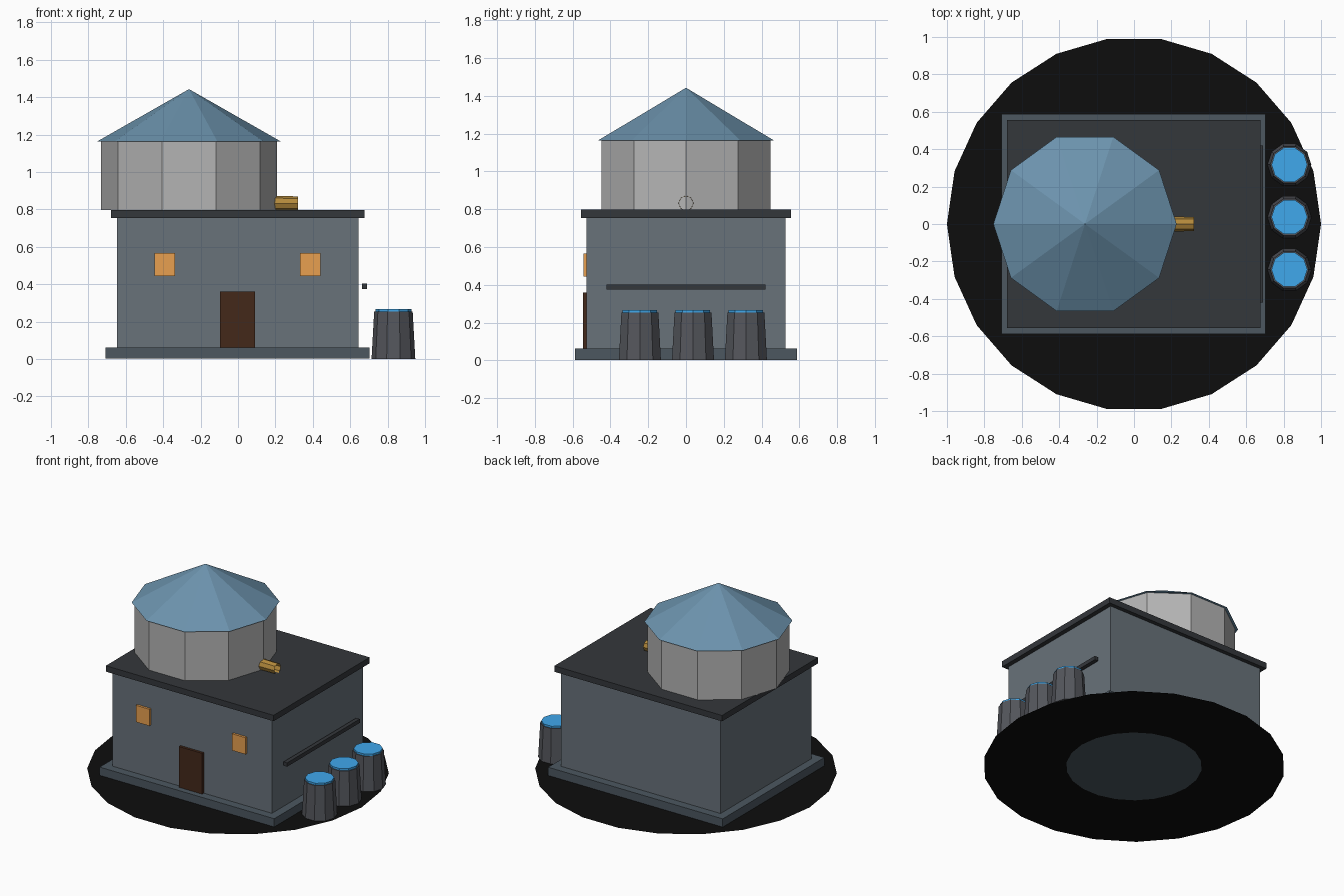
import bpy, bmesh, math
from mathutils import Matrix

if "Cube" in bpy.data.objects:
    bpy.data.objects.remove(bpy.data.objects["Cube"])


def srgb(h):
    c = [int(h[i:i + 2], 16) / 255 for i in (0, 2, 4)]
    return [v / 12.92 if v <= 0.04045 else ((v + 0.055) / 1.055) ** 2.4 for v in c] + [1.0]


def material(name, h):
    m = bpy.data.materials.new(name)
    m.diffuse_color = srgb(h)
    m.use_nodes = True
    m.node_tree.nodes["Principled BSDF"].inputs["Base Color"].default_value = m.diffuse_color
    return m


slate = material("slate_wall", "68727A")
plinth = material("plinth", "4C5760")
dark = material("dark_roof", "34373B")
pale = material("tank_grey", "B4B4B4")
blue = material("roof_blue", "6C93AD")
water = material("water_blue", "40A8EC")
brass = material("brass", "B48A3C")
amber = material("window_amber", "E8A050")
wood = material("door_wood", "44281A")
barrel_grey = material("barrel_grey", "54565C")
black = material("ground_black", "0D0D0D")


def finish(name, bm, mat):
    me = bpy.data.meshes.new(name)
    bm.to_mesh(me)
    bm.free()
    me.materials.append(mat)
    ob = bpy.data.objects.new(name, me)
    bpy.context.collection.objects.link(ob)
    return ob


def box(name, x, y, z, mat):
    """Box from (min, max) pairs."""
    bm = bmesh.new()
    size = [b - a for a, b in (x, y, z)]
    mid = [(a + b) / 2 for a, b in (x, y, z)]
    bmesh.ops.create_cube(bm, size=1, matrix=Matrix.Translation(mid) @ Matrix.Diagonal((*size, 1)))
    return finish(name, bm, mat)


def cone(name, x, y, z0, z1, r0, r1, mat, sides=10):
    """Frustum with a vertex pointing along +x."""
    bm = bmesh.new()
    bmesh.ops.create_cone(bm, cap_ends=True, segments=sides, radius1=r0, radius2=r1, depth=z1 - z0)
    bmesh.ops.remove_doubles(bm, verts=bm.verts, dist=1e-5)
    # align first vertex with +x
    v = max(bm.verts, key=lambda p: p.co.xy.length)
    bmesh.ops.rotate(bm, verts=bm.verts, matrix=Matrix.Rotation(-math.atan2(v.co.y, v.co.x), 3, 'Z'))
    bmesh.ops.translate(bm, verts=bm.verts, vec=(x, y, (z0 + z1) / 2))
    return finish(name, bm, mat)


# flat ground ring
bm = bmesh.new()
n = 22
rings = [[bm.verts.new((r * math.cos(2 * math.pi * i / n), r * math.sin(2 * math.pi * i / n), 0))
          for i in range(n)] for r in (0.45, 1.0)]
for i in range(n):
    j = (i + 1) % n
    bm.faces.new((rings[0][i], rings[1][i], rings[1][j], rings[0][j]))
finish("ground_ring", bm, black)

# building
box("plinth", (-0.708, 0.704), (-0.587, 0.587), (0.002, 0.062), plinth)
box("walls", (-0.648, 0.643), (-0.526, 0.526), (0.062, 0.757), slate)
box("roof_slab", (-0.68, 0.676), (-0.555, 0.555), (0.755, 0.798), dark)
box("door", (-0.096, 0.092), (-0.545, -0.52), (0.062, 0.36), wood)
for side, cx in (("left", -0.391), ("right", 0.386)):
    box("window_" + side, (cx - 0.055, cx + 0.055), (-0.543, -0.52), (0.445, 0.567), amber)

# roof tank, conical lid and outlet
cone("tank", -0.262, 0, 0.797, 1.166, 0.47, 0.47, pale)
cone("tank_lid", -0.262, 0, 1.164, 1.443, 0.49, 0, blue)
bm = bmesh.new()
bmesh.ops.create_cone(bm, cap_ends=False, segments=8, radius1=0.04, radius2=0.038, depth=0.14,
                      matrix=Matrix.Translation((0.25, 0, 0.832)) @ Matrix.Rotation(math.pi / 2, 4, 'Y'))
finish("outlet_pipe", bm, brass)

# side rail and water barrels
box("side_rail", (0.662, 0.691), (-0.42, 0.42), (0.375, 0.403), dark)
for i, cy in enumerate((-0.244, 0.037, 0.317)):
    cone(f"barrel_{i + 1}", 0.831, cy, 0.001, 0.253, 0.117, 0.103, barrel_grey)
    cone(f"barrel_water_{i + 1}", 0.831, cy, 0.247, 0.267, 0.096, 0.096, water)
